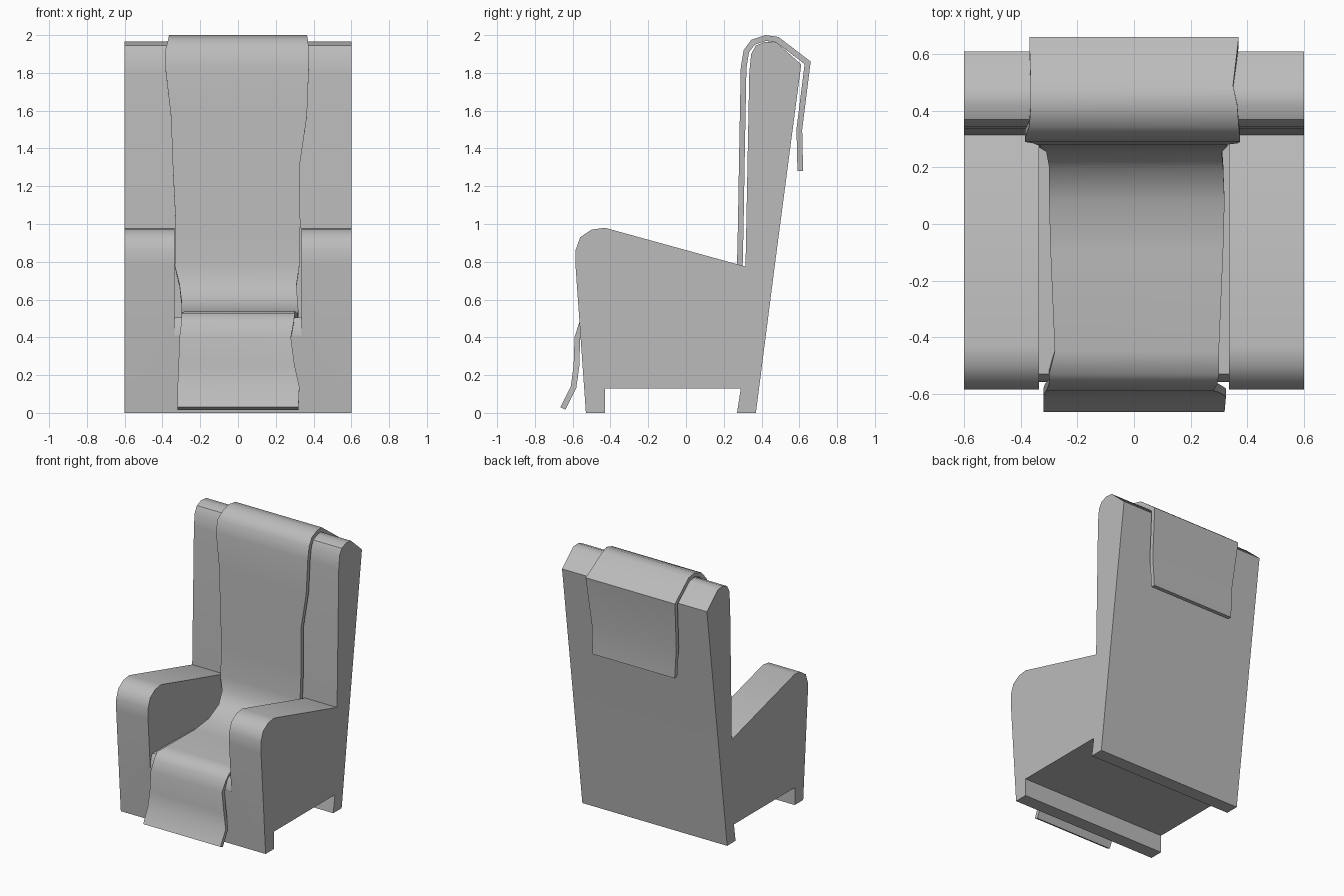
import bpy
import bmesh

HALF_WIDTH = 0.6
SEAT_HALF = 0.336

cube = bpy.data.objects.get("Cube")
if cube:
    bpy.data.objects.remove(cube, do_unlink=True)

grey = bpy.data.materials.new("plain grey")
grey.use_nodes = True
colour = (0.5, 0.5, 0.5, 1)
grey.diffuse_color = colour
grey.node_tree.nodes["Principled BSDF"].inputs["Base Color"].default_value = colour


def make_object(name, bm):
    """Turn a bmesh into a grey object in the scene."""
    mesh = bpy.data.meshes.new(name)
    bm.to_mesh(mesh)
    bm.free()
    mesh.materials.append(grey)
    obj = bpy.data.objects.new(name, mesh)
    bpy.context.collection.objects.link(obj)
    return obj


def side_prism(name, profile, half):
    """Extrude a side outline of (y, z) points across x."""
    bm = bmesh.new()
    face = bm.faces.new([bm.verts.new((-half, y, z)) for y, z in profile])
    result = bmesh.ops.extrude_face_region(bm, geom=[face])
    moved = [v for v in result["geom"] if isinstance(v, bmesh.types.BMVert)]
    bmesh.ops.translate(bm, verts=moved, vec=(2 * half, 0, 0))
    bmesh.ops.recalc_face_normals(bm, faces=bm.faces)
    return make_object(name, bm)


def apply_and_smooth(obj, angle):
    """Apply all modifiers, then smooth the gentle bends only."""
    bpy.ops.object.select_all(action="DESELECT")
    obj.select_set(True)
    bpy.context.view_layer.objects.active = obj
    for modifier in list(obj.modifiers):
        bpy.ops.object.modifier_apply(modifier=modifier.name)
    bpy.ops.object.shade_smooth_by_angle(angle=angle)


# Chair body: feet, arms and tall back in one side outline
chair_outline = [
    (-0.53, 0), (-0.43, 0), (-0.43, 0.13), (0.29, 0.13), (0.27, 0), (0.37, 0),
    (0.47, 0.78), (0.61, 1.845), (0.48, 1.96), (0.42, 1.965), (0.37, 1.945),
    (0.345, 1.9), (0.335, 1.8), (0.315, 0.775),
    (-0.43, 0.98), (-0.5, 0.97), (-0.56, 0.93), (-0.585, 0.86), (-0.585, 0.78),
]
chair_body = side_prism("chair_body", chair_outline, HALF_WIDTH)

# Space between the arms, cut down to the seat
seat_space = [
    (-0.8, 0.41), (-0.558, 0.41), (-0.55, 0.48), (-0.53, 0.505),
    (0.31, 0.49), (0.315, 1.2), (-0.8, 1.2),
]
cutter = side_prism("seat_cutter", seat_space, SEAT_HALF)
cutter.hide_render = True
cut = chair_body.modifiers.new("seat cut", "BOOLEAN")
cut.operation = "DIFFERENCE"
cut.solver = "EXACT"
cut.object = cutter
apply_and_smooth(chair_body, 0.65)
bpy.data.objects.remove(cutter, do_unlink=True)

# Throw blanket, front hem to back hem: y, z, right reach, left reach
blanket_rows = [
    (-0.665, 0.03, 0.32, 0.32), (-0.61, 0.14, 0.32, 0.325),
    (-0.595, 0.25, 0.315, 0.3), (-0.59, 0.4, 0.31, 0.28),
    (-0.565, 0.48, 0.3, 0.295), (-0.53, 0.525, 0.3, 0.3),
    (-0.45, 0.54, 0.28, 0.3), (-0.1, 0.525, 0.295, 0.315),
    (0.08, 0.54, 0.3, 0.32), (0.2, 0.6, 0.3, 0.315),
    (0.255, 0.68, 0.31, 0.31), (0.27, 0.78, 0.335, 0.325),
    (0.275, 1, 0.33, 0.33), (0.28, 1.3, 0.345, 0.325),
    (0.285, 1.57, 0.355, 0.365), (0.29, 1.83, 0.385, 0.375),
    (0.305, 1.92, 0.385, 0.375), (0.345, 1.975, 0.37, 0.37),
    (0.42, 2, 0.365, 0.365), (0.49, 1.99, 0.365, 0.35),
    (0.66, 1.86, 0.37, 0.37), (0.615, 1.5, 0.35, 0.35),
    (0.62, 1.28, 0.34, 0.34),
]
bm = bmesh.new()
edges = [(bm.verts.new((-right, y, z)), bm.verts.new((left, y, z)))
         for y, z, right, left in blanket_rows]
for near, far in zip(edges, edges[1:]):
    bm.faces.new((near[0], near[1], far[1], far[0]))
blanket = make_object("throw_blanket", bm)
thickness = blanket.modifiers.new("cloth thickness", "SOLIDIFY")
thickness.thickness = 0.03
thickness.offset = -1
thickness.use_even_offset = True
apply_and_smooth(blanket, 0.75)
